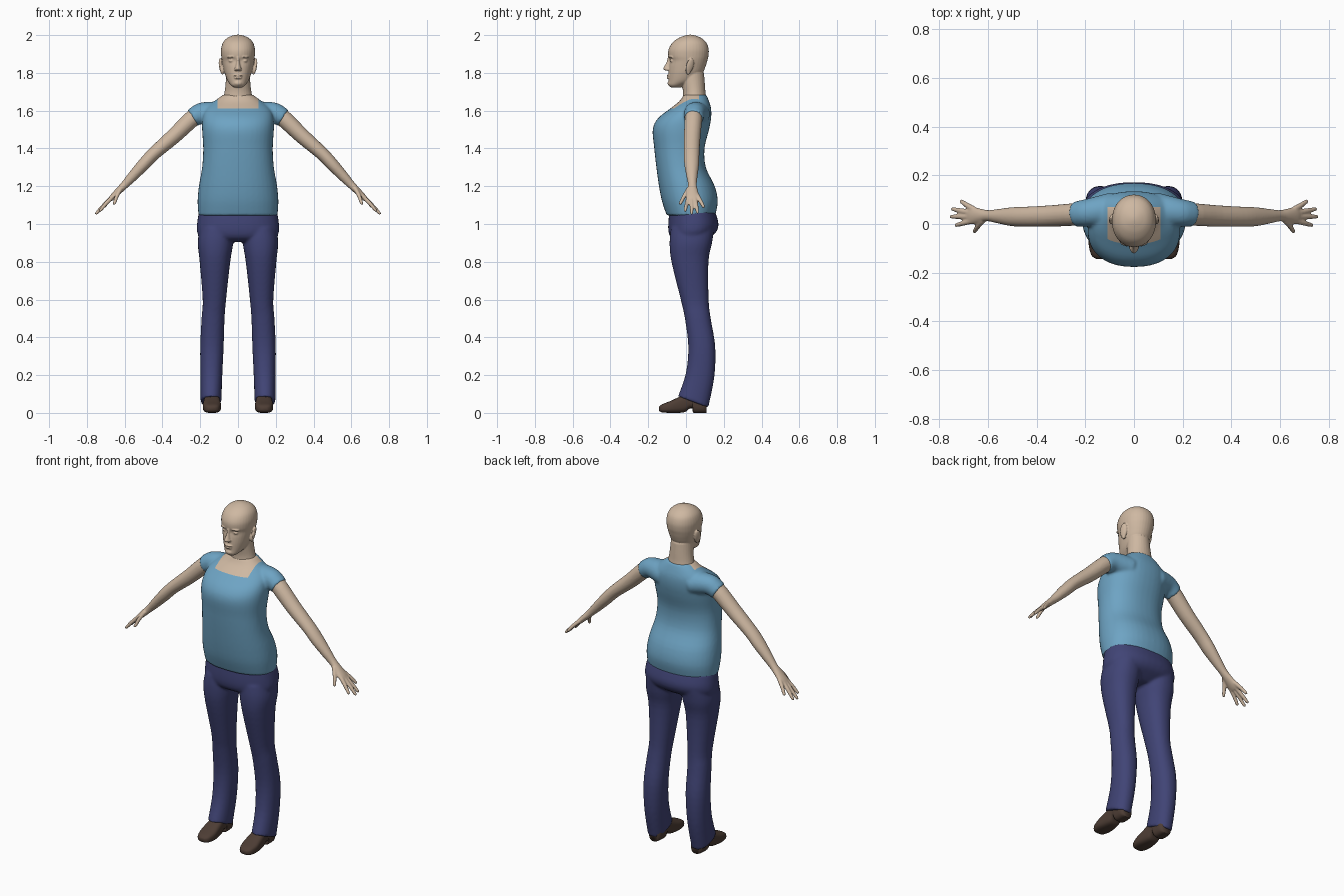
import bpy, bmesh, math
from mathutils import Vector, Matrix, Euler

if "Cube" in bpy.data.objects:
    bpy.data.objects.remove(bpy.data.objects["Cube"])


def material(name, rgb):
    m = bpy.data.materials.new(name)
    m.diffuse_color = (*rgb, 1)
    m.use_nodes = True
    m.node_tree.nodes["Principled BSDF"].inputs["Base Color"].default_value = m.diffuse_color
    return m


SKIN = material("skin", (0.62, 0.48, 0.36))
SHIRT = material("blue shirt", (0.155, 0.37, 0.55))
PANTS = material("navy trousers", (0.052, 0.058, 0.18))
LEATHER = material("brown leather", (0.075, 0.047, 0.035))


def loft(bm, rings, e=2.0, n=28, steps=4):
    """Closed tube through (centre, u, v) rings, smoothed along its length."""
    pts = [rings[0]] + rings + [rings[-1]]
    full = []
    for i in range(1, len(pts) - 2):
        for k in range(steps):
            t = k / steps
            ring = []
            for a, b, c, d in zip(*pts[i - 1:i + 3]):
                ring.append(0.5 * (2 * b + (c - a) * t + (2 * a - 5 * b + 4 * c - d) * t * t
                                   + (3 * b - a - 3 * c + d) * t ** 3))
            full.append(ring)
    full.append(rings[-1])
    loops = []
    for c, u, v in full:
        loop = []
        for j in range(n):
            a = 2 * math.pi * j / n
            ca, sa = math.cos(a), math.sin(a)
            p = c + u * math.copysign(abs(ca) ** (2 / e), ca) + v * math.copysign(abs(sa) ** (2 / e), sa)
            p.z = max(p.z, 0)
            loop.append(bm.verts.new(p))
        loops.append(loop)
    for a, b in zip(loops, loops[1:]):
        for j in range(n):
            bm.faces.new((a[j], a[(j + 1) % n], b[(j + 1) % n], b[j]))
    bm.faces.new(loops[0])
    bm.faces.new(loops[-1])


def level(z, rx, front, back, x=0.0, tilt=0.0):
    """Horizontal ring from its half width and its front and back y."""
    return (Vector((x, (front + back) / 2, z)), Vector((rx, 0, 0)),
            Vector((0, (back - front) / 2, -tilt)))


def limb(bm, path, side=1):
    """Tube through (x, y, z, half width in y, half thickness) points."""
    rings = []
    for i, (x, y, z, w, t) in enumerate(path):
        a, b = path[max(i - 1, 0)], path[min(i + 1, len(path) - 1)]
        d = Vector((side * (b[0] - a[0]), b[1] - a[1], b[2] - a[2])).normalized()
        u = (Vector((0, 1, 0)) - d * d.y).normalized()
        rings.append((Vector((side * x, y, z)), u * w, d.cross(u) * t))
    loft(bm, rings, n=20)


def ball(bm, loc, size, rot=(0, 0, 0)):
    m = Matrix.Translation(loc) @ Euler(rot).to_matrix().to_4x4() @ Matrix.Diagonal((*size, 1))
    bmesh.ops.create_uvsphere(bm, u_segments=20, v_segments=12, radius=1, matrix=m)


def finish(bm, name, mat, voxel=0, smooth=0, mirror=False):
    """Fuse the pieces into one skin, mirror if asked, and bake the result."""
    bmesh.ops.recalc_face_normals(bm, faces=bm.faces)
    me = bpy.data.meshes.new(name)
    bm.to_mesh(me)
    bm.free()
    ob = bpy.data.objects.new(name, me)
    bpy.context.collection.objects.link(ob)
    if voxel:
        r = ob.modifiers.new("fuse", 'REMESH')
        r.mode, r.voxel_size = 'VOXEL', voxel
    if smooth:
        s = ob.modifiers.new("soften", 'SMOOTH')
        s.factor, s.iterations = 0.5, smooth
    if mirror:
        ob.modifiers.new("mirror", 'MIRROR')
    bpy.context.view_layer.update()
    baked = bpy.data.meshes.new_from_object(ob.evaluated_get(bpy.context.evaluated_depsgraph_get()))
    ob.modifiers.clear()
    ob.data = baked
    baked.materials.clear()
    baked.materials.append(mat)
    for p in baked.polygons:
        p.use_smooth = True
        p.material_index = 0
    return ob


# Shirt: torso and both short sleeves
bm = bmesh.new()
loft(bm, [level(*r) for r in (
    (1.045, .209, -.102, .155), (1.12, .214, -.127, .168), (1.2, .207, -.143, .152),
    (1.3, .19, -.157, .105), (1.4, .184, -.168, .098), (1.5, .19, -.176, .122),
    (1.56, .188, -.148, .133), (1.61, .172, -.085, .133), (1.65, .125, -.035, .122),
    (1.685, .078, -.012, .107))], e=2.25, n=40)
for s in (-1, 1):
    limb(bm, [(.09, .06, 1.58, .07, .062), (.15, .052, 1.588, .062, .06),
              (.2, .045, 1.585, .056, .055), (.242, .04, 1.56, .052, .05)], s)
shirt = finish(bm, "shirt", SHIRT, voxel=.008, smooth=5)

# Square neckline: cut the outline, then colour the opening as skin
shirt.data.materials.append(SKIN)
bm = bmesh.new()
bm.from_mesh(shirt.data)
for co, no in (((.108, 0, 0), (1, 0, 0)), ((-.108, 0, 0), (1, 0, 0)),
               ((0, 0, 1.612), (0, 0, 1)), ((0, .07, 0), (0, 1, 0))):
    near = [f for f in bm.faces if f.calc_center_median().z > 1.58]
    geom = near + list({e for f in near for e in f.edges}) + list({v for f in near for v in f.verts})
    bmesh.ops.bisect_plane(bm, geom=geom, plane_co=co, plane_no=no)
for f in bm.faces:
    c = f.calc_center_median()
    f.material_index = int(abs(c.x) < .108 and c.z > 1.612 and c.y < .07)
bm.to_mesh(shirt.data)
bm.free()

# Trousers: hips and two slightly flared legs
bm = bmesh.new()
loft(bm, [level(*r) for r in (
    (.905, .14, -.045, .085), (.925, .195, -.078, .12), (.955, .216, -.092, .158),
    (1.0, .217, -.094, .172), (1.065, .207, -.088, .155))], e=2.25, n=40)
for s in (-1, 1):
    loft(bm, [level(z, rx, f, b, s * x, t) for z, x, rx, f, b, t in (
        (.98, .112, .09, -.08, .15, 0), (.9, .119, .094, -.087, .138, 0),
        (.8, .122, .081, -.077, .119, 0), (.6, .125, .062, -.028, .12, 0),
        (.5, .132, .061, -.006, .131, 0), (.35, .138, .062, .012, .155, 0),
        (.2, .141, .058, -.001, .15, .01), (.058, .143, .055, -.042, .118, .03))], e=2.2)
finish(bm, "trousers", PANTS, voxel=.008, smooth=4)

# Shoes with a raised arch before the heel
bm = bmesh.new()
loft(bm, [(Vector((.138, y, (lo + hi) / 2)), Vector((rx, 0, 0)), Vector((0, 0, (hi - lo) / 2)))
          for y, rx, lo, hi in (
    (-.143, .018, .012, .032), (-.128, .037, .003, .045), (-.085, .048, 0, .062),
    (-.04, .046, 0, .083), (-.005, .042, .005, .1), (.018, .04, .022, .11), (.035, .04, .022, .11),
    (.04, .041, 0, .11), (.09, .04, 0, .1), (.108, .028, 0, .08))], e=3)
finish(bm, "shoes", LEATHER, mirror=True)

# Arms with hands and spread fingers
bm = bmesh.new()
limb(bm, [(.17, .045, 1.6, .04, .04), (.235, .04, 1.564, .046, .045), (.34, .033, 1.465, .044, .041),
          (.445, .03, 1.373, .041, .035), (.5, .03, 1.315, .039, .033), (.56, .032, 1.25, .029, .027),
          (.6, .034, 1.207, .023, .021), (.635, .034, 1.172, .03, .018), (.665, .035, 1.142, .037, .015),
          (.68, .036, 1.127, .033, .011)])


def hand_point(along, y, lift, r):
    return (.6 + (along + lift) * .707, y, 1.207 + (lift - along) * .707, r, r)


for a0, y0, a1, y1, drop in ((.08, .06, .165, .095, -.004), (.09, .045, .212, .062, 0),
                             (.09, .03, .22, .03, 0), (.085, .014, .195, -.006, -.004),
                             (.03, .014, .115, -.034, -.03)):
    limb(bm, [hand_point(a0, y0, 0, .012),
              hand_point((a0 + a1) / 2, (y0 + y1) / 2, drop / 2 + .002, .0105),
              hand_point(a0 + (a1 - a0) * .9, y0 + (y1 - y0) * .9, drop, .0085),
              hand_point(a1, y1, drop, .005)])
finish(bm, "arms", SKIN, voxel=.005, smooth=2, mirror=True)

# Head and neck with facial features
bm = bmesh.new()
loft(bm, [level(*r) for r in (
    (1.722, .02, -.078, -.03), (1.735, .038, -.092, -.005), (1.76, .056, -.092, .05),
    (1.8, .071, -.092, .088), (1.835, .079, -.09, .104), (1.865, .085, -.086, .113),
    (1.89, .089, -.094, .119), (1.925, .09, -.092, .12), (1.96, .08, -.072, .108),
    (1.984, .058, -.04, .082), (1.997, .03, -.008, .052), (2.002, .008, .014, .03))], e=2.1, n=36)
loft(bm, [level(*r) for r in (
    (1.6, .08, -.03, .11), (1.66, .078, -.018, .108), (1.7, .071, -.016, .103),
    (1.74, .066, -.022, .1), (1.8, .062, -.03, .095))])
# Nose
loft(bm, [level(*r) for r in (
    (1.812, .015, -.108, -.07), (1.82, .018, -.121, -.07), (1.832, .014, -.117, -.07),
    (1.855, .009, -.104, -.07), (1.885, .009, -.096, -.07))], n=16)
# Lips and chin
ball(bm, (0, -.092, 1.786), (.025, .011, .005))
ball(bm, (0, -.091, 1.774), (.021, .011, .006))
ball(bm, (0, -.084, 1.745), (.022, .014, .014))
for s in (-1, 1):
    ball(bm, (s * .035, -.074, 1.864), (.015, .011, .008))                       # eye
    ball(bm, (s * .037, -.08, 1.884), (.024, .011, .005), (0, s * .08, s * .3))  # brow
    ball(bm, (s * .011, -.098, 1.819), (.009, .012, .008))                       # nostril
    ball(bm, (s * .09, .02, 1.837), (.009, .021, .042), (-.2, s * .2, s * .35))  # ear
    ball(bm, (s * .083, .012, 1.815), (.01, .014, .025))                         # ear lobe
finish(bm, "head", SKIN, voxel=.004, smooth=2)
